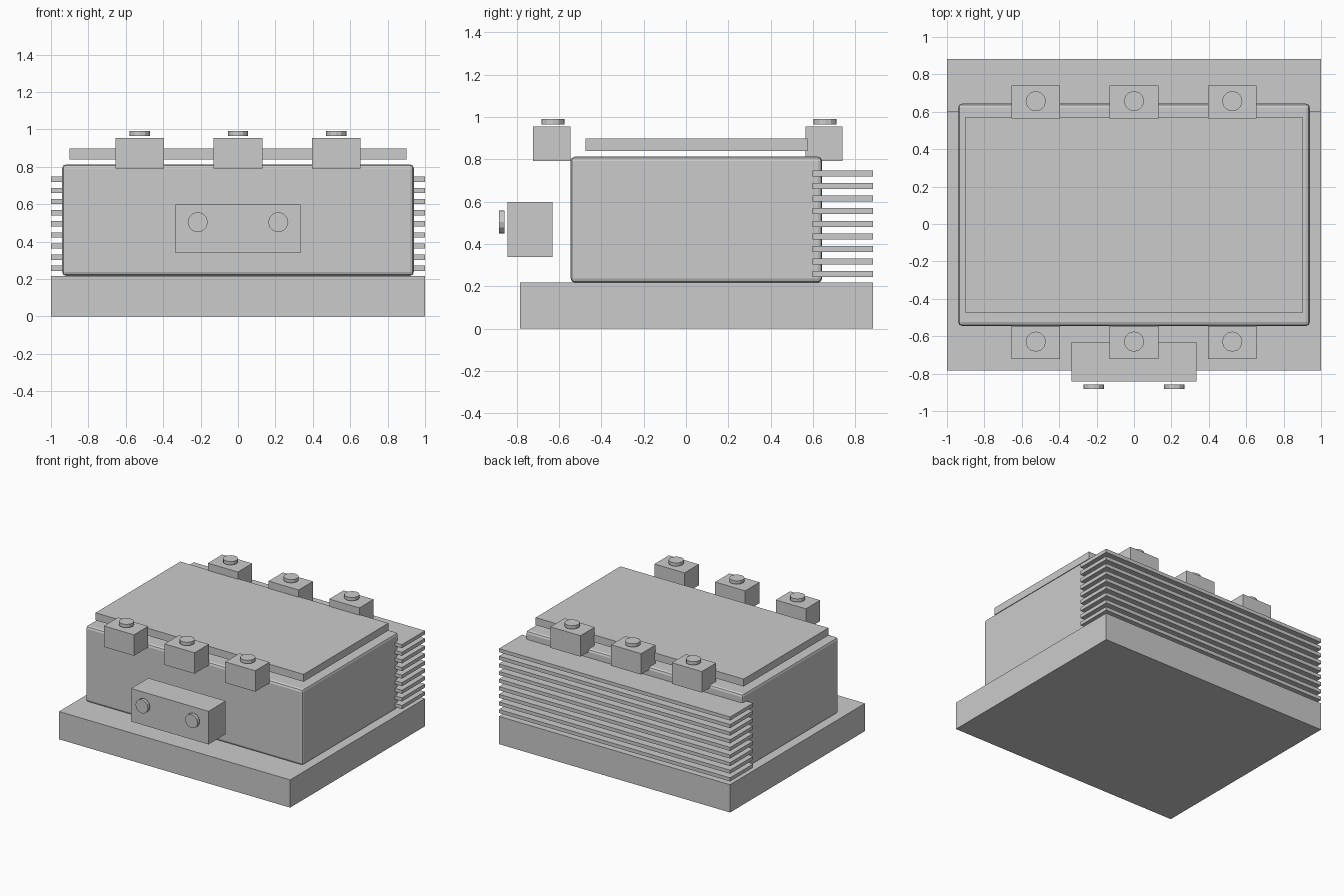
import bpy, bmesh, math
from mathutils import Matrix

if "Cube" in bpy.data.objects:
    bpy.data.objects.remove(bpy.data.objects["Cube"])

grey = bpy.data.materials.new("plain grey")
grey.diffuse_color = (0.6, 0.6, 0.6, 1)
grey.use_nodes = True
grey.node_tree.nodes["Principled BSDF"].inputs["Base Color"].default_value = grey.diffuse_color


def finish(name, bm):
    mesh = bpy.data.meshes.new(name)
    bm.to_mesh(mesh)
    bm.free()
    mesh.materials.append(grey)
    ob = bpy.data.objects.new(name, mesh)
    bpy.context.collection.objects.link(ob)
    return ob


def box(name, x0, x1, y0, y1, z0, z1, bevel=0.0):
    bm = bmesh.new()
    centre = Matrix.Translation(((x0 + x1) / 2, (y0 + y1) / 2, (z0 + z1) / 2))
    size = Matrix.Diagonal((x1 - x0, y1 - y0, z1 - z0, 1))
    bmesh.ops.create_cube(bm, size=1, matrix=centre @ size)
    if bevel:
        bmesh.ops.bevel(bm, geom=bm.edges[:], offset=bevel, segments=2,
                        profile=0.5, affect='EDGES')
    return finish(name, bm)


def bolt(name, location, facing_front=False):
    bm = bmesh.new()
    matrix = Matrix.Translation(location)
    if facing_front:
        matrix = matrix @ Matrix.Rotation(math.pi / 2, 4, 'X')
    bmesh.ops.create_cone(bm, cap_ends=True, segments=12, radius1=0.054,
                          radius2=0.054, depth=0.026, matrix=matrix)
    return finish(name, bm)


# Base slab, bevelled housing and raised lid plate
box("base", -1, 1, -0.784, 0.883, 0, 0.217)
box("housing", -0.94, 0.94, -0.545, 0.643, 0.217, 0.812, bevel=0.02)
box("lid_plate", -0.9, 0.9, -0.475, 0.573, 0.84, 0.898)

# Cooling fins stacked at the back
for i in range(9):
    z = 0.257 + i * 0.0595
    box(f"cooling_fin_{i + 1}", -1, 1, 0.598, 0.883, z - 0.014, z + 0.014)

# Terminal blocks with bolts along the front and back edges
for side, y in (("front", -0.634), ("back", 0.652)):
    for i, x in enumerate((-0.525, 0, 0.525)):
        box(f"{side}_terminal_{i + 1}", x - 0.13, x + 0.13,
            y - 0.088, y + 0.088, 0.791, 0.955)
        bolt(f"{side}_terminal_bolt_{i + 1}", (x, y + 0.005, 0.978))

# Connector block in front of the housing
box("connector_block", -0.335, 0.335, -0.843, -0.63, 0.339, 0.598)
for side, x in (("left", -0.215), ("right", 0.215)):
    bolt(f"connector_bolt_{side}", (x, -0.87, 0.504), facing_front=True)
